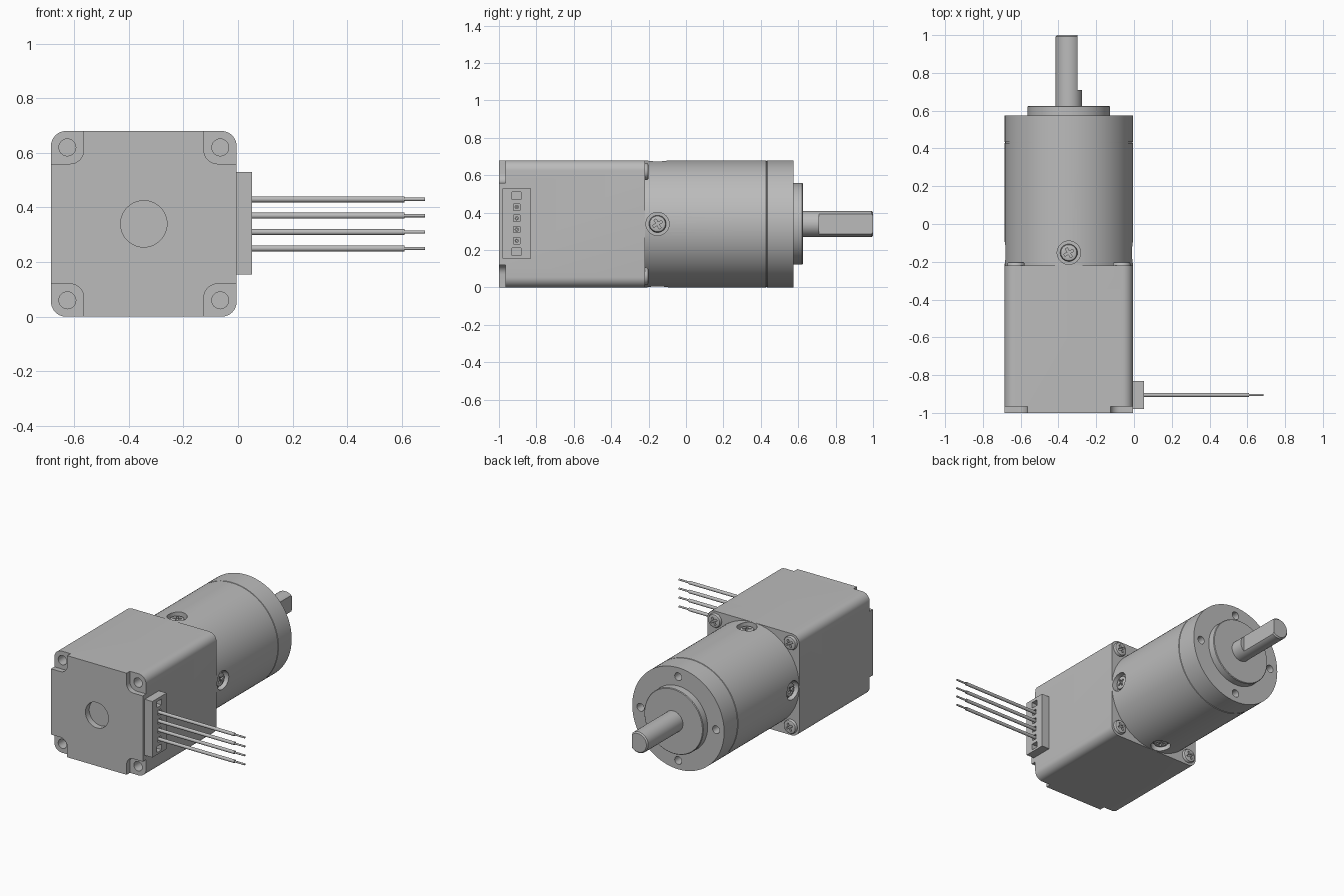
import bpy, bmesh, math
from mathutils import Vector, Matrix

if "Cube" in bpy.data.objects:
    bpy.data.objects.remove(bpy.data.objects["Cube"], do_unlink=True)

CX, CZ, HALF = -0.345, 0.34, 0.34
SIDES = [(1, 0), (0, 1), (-1, 0), (0, -1)]
CORNERS = [(sx, sz) for sx in (-1, 1) for sz in (-1, 1)]

grey = bpy.data.materials.new("metal_grey")
grey.use_nodes = True
grey.diffuse_color = (0.5, 0.5, 0.5, 1)
grey.node_tree.nodes["Principled BSDF"].inputs["Base Color"].default_value = (0.5, 0.5, 0.5, 1)


def finish(name, bm):
    bmesh.ops.recalc_face_normals(bm, faces=bm.faces)
    mesh = bpy.data.meshes.new(name)
    bm.to_mesh(mesh)
    bm.free()
    mesh.materials.append(grey)
    ob = bpy.data.objects.new(name, mesh)
    bpy.context.collection.objects.link(ob)
    return ob


def placement(origin, axis):
    turn = Vector(axis).to_track_quat('Z', 'Y').to_matrix().to_4x4()
    return Matrix.Translation(origin) @ turn


def lathe(name, profile, origin=(0, 0, 0), axis=(0, 0, 1), seg=32):
    """Turned solid from (radius, height) points, closed by flat end caps."""
    bm = bmesh.new()
    rings = []
    for r, h in profile:
        angles = [2 * math.pi * i / seg for i in range(seg)]
        rings.append([bm.verts.new((r * math.cos(a), r * math.sin(a), h)) for a in angles])
    for low, high in zip(rings, rings[1:]):
        for i in range(seg):
            j = (i + 1) % seg
            bm.faces.new((low[i], low[j], high[j], high[i]))
    bm.faces.new(rings[0][::-1])
    bm.faces.new(rings[-1])
    bm.transform(placement(origin, axis))
    return finish(name, bm)


def rod(name, r, start, axis, length, seg=32):
    return lathe(name, [(r, 0), (r, length)], start, axis, seg)


def box(name, low, high, round_y=0):
    """Box between two corners, its edges along y optionally rounded."""
    low, high = Vector(low), Vector(high)
    bm = bmesh.new()
    bmesh.ops.create_cube(bm, size=1)
    bm.transform(Matrix.Translation((low + high) / 2) @ Matrix.Diagonal((*(high - low), 1)))
    if round_y:
        edges = [e for e in bm.edges if abs((e.verts[0].co - e.verts[1].co).normalized().y) > 0.9]
        bmesh.ops.bevel(bm, geom=edges, offset=round_y, segments=8, profile=0.5, affect='EDGES')
    return finish(name, bm)


def cut(ob, cutters):
    bpy.context.view_layer.objects.active = ob
    for c in cutters:
        mod = ob.modifiers.new("cut", 'BOOLEAN')
        mod.operation, mod.solver, mod.object = 'DIFFERENCE', 'EXACT', c
        bpy.ops.object.modifier_apply(modifier=mod.name)
        bpy.data.objects.remove(c, do_unlink=True)


# Motor body: rounded block with corner notches, bolt holes and a rear bore
body = box("motor_body", (CX - HALF, -1, CZ - HALF), (CX + HALF, -0.22, CZ + HALF), 0.055)
cutters = [rod("bore", 0.085, (CX, -1.05, CZ), (0, 1, 0), 0.09, 48)]
for sx, sz in CORNERS:
    x, z = CX + sx * HALF, CZ + sz * HALF
    cutters.append(box("notch", (x - 0.12, -1.05, z - 0.12), (x + 0.12, -0.965, z + 0.12), 0.05))
    cutters.append(rod("bolt_hole", 0.031, (CX + sx * 0.28, -1, CZ + sz * 0.28), (0, 1, 0), 0.12))
cut(body, cutters)

# Gearbox: cylinder with a seam line and a raised pilot boss
gearbox = lathe("gearbox", [(HALF, 0), (HALF, 0.658), (0.337, 0.66), (0.337, 0.663), (HALF, 0.665),
                            (HALF, 0.805), (0.218, 0.805), (0.218, 0.851), (0.214, 0.855)],
                (CX, -0.23, CZ), (0, 1, 0), 96)
cutters = []
for dx, dz in SIDES:
    cutters.append(rod("face_hole", 0.026, (CX + dx * 0.28, 0.45, CZ + dz * 0.28), (0, 1, 0), 0.2))
    cutters.append(rod("screw_pocket", 0.062, (CX + dx * 0.3, -0.152, CZ + dz * 0.3), (dx, 0, dz), 0.1))
cut(gearbox, cutters)

# Output shaft with a flat on its left side
shaft = lathe("output_shaft", [(0.07, 0), (0.07, 0.392), (0.062, 0.4)], (CX, 0.6, CZ), (0, 1, 0), 48)
cut(shaft, [box("flat", (-0.3, 0.71, 0), (0, 1.1, 0.7))])

# Cross-head screw, repeated at the flange corners and around the gearbox
screw = lathe("screw", [(0.046, -0.01), (0.046, 0.012), (0.042, 0.019), (0.034, 0.022)])
cut(screw, [box("slot", (-0.027, -0.006, 0.008), (0.027, 0.006, 0.05)),
            box("slot", (-0.006, -0.027, 0.008), (0.006, 0.027, 0.05))])
places = [("flange_screw", (CX + sx * 0.28, -0.222, CZ + sz * 0.28), (0, 1, 0)) for sx, sz in CORNERS]
places += [("gearbox_screw", (CX + dx * 0.302, -0.152, CZ + dz * 0.302), (dx, 0, dz)) for dx, dz in SIDES]
spin = Matrix.Rotation(math.radians(30), 4, 'Z')
for name, origin, axis in places:
    ob = bpy.data.objects.new(name, screw.data)
    ob.matrix_world = placement(origin, axis) @ spin
    bpy.context.collection.objects.link(ob)
bpy.data.objects.remove(screw, do_unlink=True)

# Connector block with six square pockets
WY = -0.905
connector = box("connector", (-0.03, -0.98, 0.155), (0.052, -0.83, 0.53))
cutters = []
for i in range(6):
    z = CZ + (i - 2.5) * 0.06
    hy, hz = (0.024, 0.02) if i in (0, 5) else (0.017, 0.017)
    cutters.append(box("pocket", (0.015, WY - hy, z - hz), (0.1, WY + hy, z + hz)))
cut(connector, cutters)

# Four wires with thin bare ends
for i in range(4):
    z = CZ + (i - 1.5) * 0.06
    lathe("wire", [(0.011, 0), (0.011, 0.6), (0.006, 0.6), (0.006, 0.675)], (0.01, WY, z), (1, 0, 0), 16)

# Smooth the round surfaces and keep crisp edges
bpy.ops.object.select_all(action='DESELECT')
for ob in bpy.context.collection.objects:
    if ob.type == 'MESH' and grey.name in ob.data.materials:
        ob.select_set(True)
        bpy.context.view_layer.objects.active = ob
bpy.ops.object.shade_smooth_by_angle(angle=math.radians(30))
